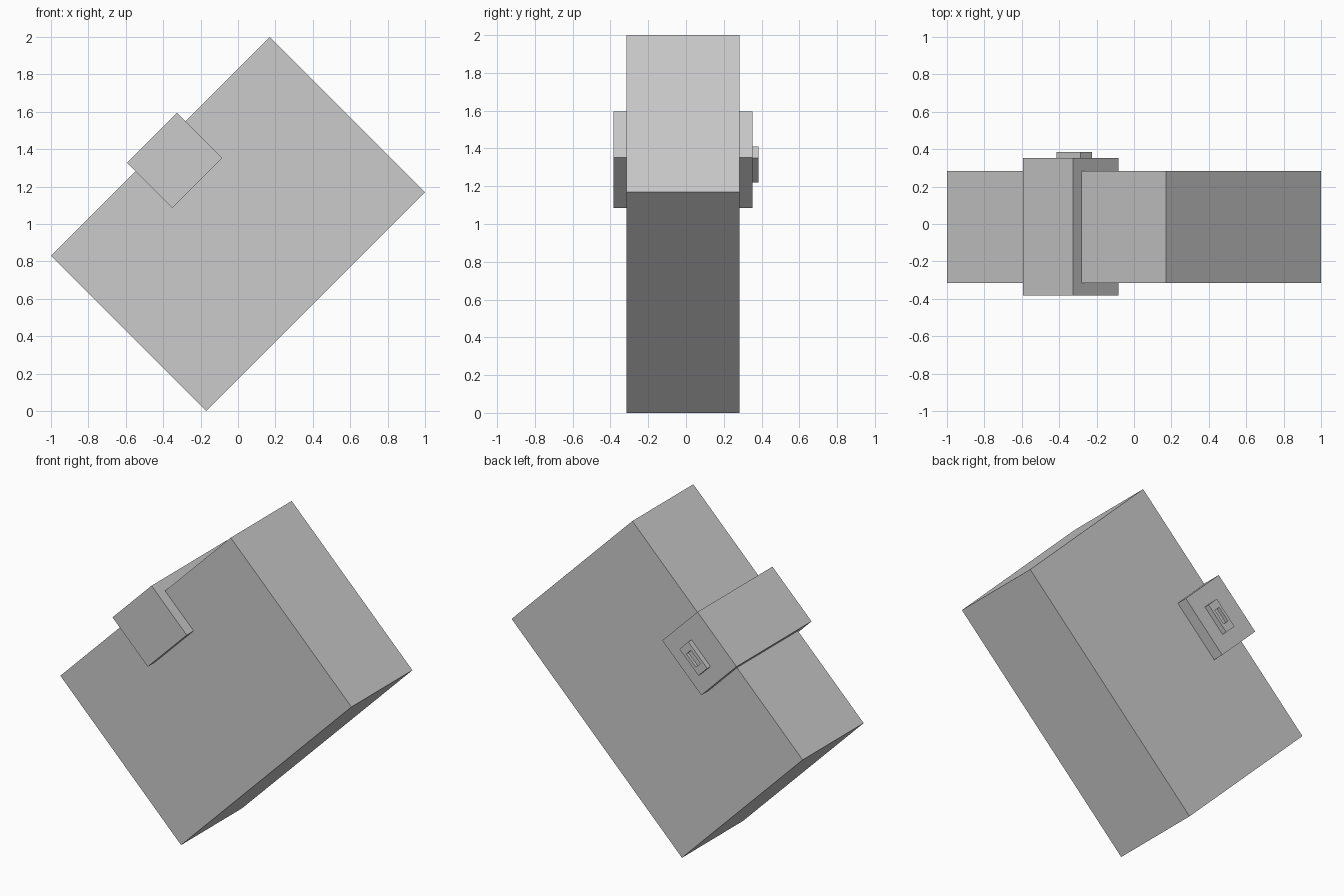
import bpy, bmesh, math
from mathutils import Matrix, Vector

cube = bpy.data.objects.get("Cube")
if cube:
    bpy.data.objects.remove(cube, do_unlink=True)

grey = bpy.data.materials.new("light_grey")
grey.use_nodes = True
colour = (0.6, 0.6, 0.6, 1)
grey.diffuse_color = colour
grey.node_tree.nodes["Principled BSDF"].inputs["Base Color"].default_value = colour

TILT = -math.pi / 4


def block(name, centre, length, depth, height, recess=0):
    """Tilted box; a recess sinks a smaller rectangle into its back face."""
    bm = bmesh.new()
    bmesh.ops.create_cube(bm, size=1, matrix=Matrix.Diagonal((length, depth, height, 1)))
    if recess:
        back = max(bm.faces, key=lambda f: f.normal.y)
        rim = bmesh.ops.extrude_discrete_faces(bm, faces=[back])["faces"][0]
        bmesh.ops.scale(bm, vec=(0.5, 1, 0.5), verts=rim.verts)
        floor = bmesh.ops.extrude_discrete_faces(bm, faces=[rim])["faces"][0]
        bmesh.ops.translate(bm, vec=Vector((0, -recess, 0)), verts=floor.verts)
    mesh = bpy.data.meshes.new(name)
    bm.to_mesh(mesh)
    bm.free()
    mesh.materials.append(grey)
    obj = bpy.data.objects.new(name, mesh)
    obj.location = centre
    obj.rotation_euler.y = TILT
    bpy.context.collection.objects.link(obj)
    return obj


# Main slab, balanced on one edge
block("body", (0, -0.016, 1), 1.655, 0.598, 1.173)
# Strap block wrapping the upper left side
block("strap", (-0.339, -0.015, 1.34), 0.379, 0.736, 0.342)
# Small recessed buckle on the back of the strap
block("buckle", (-0.32, 0.359, 1.315), 0.184, 0.052, 0.086, recess=0.02)
